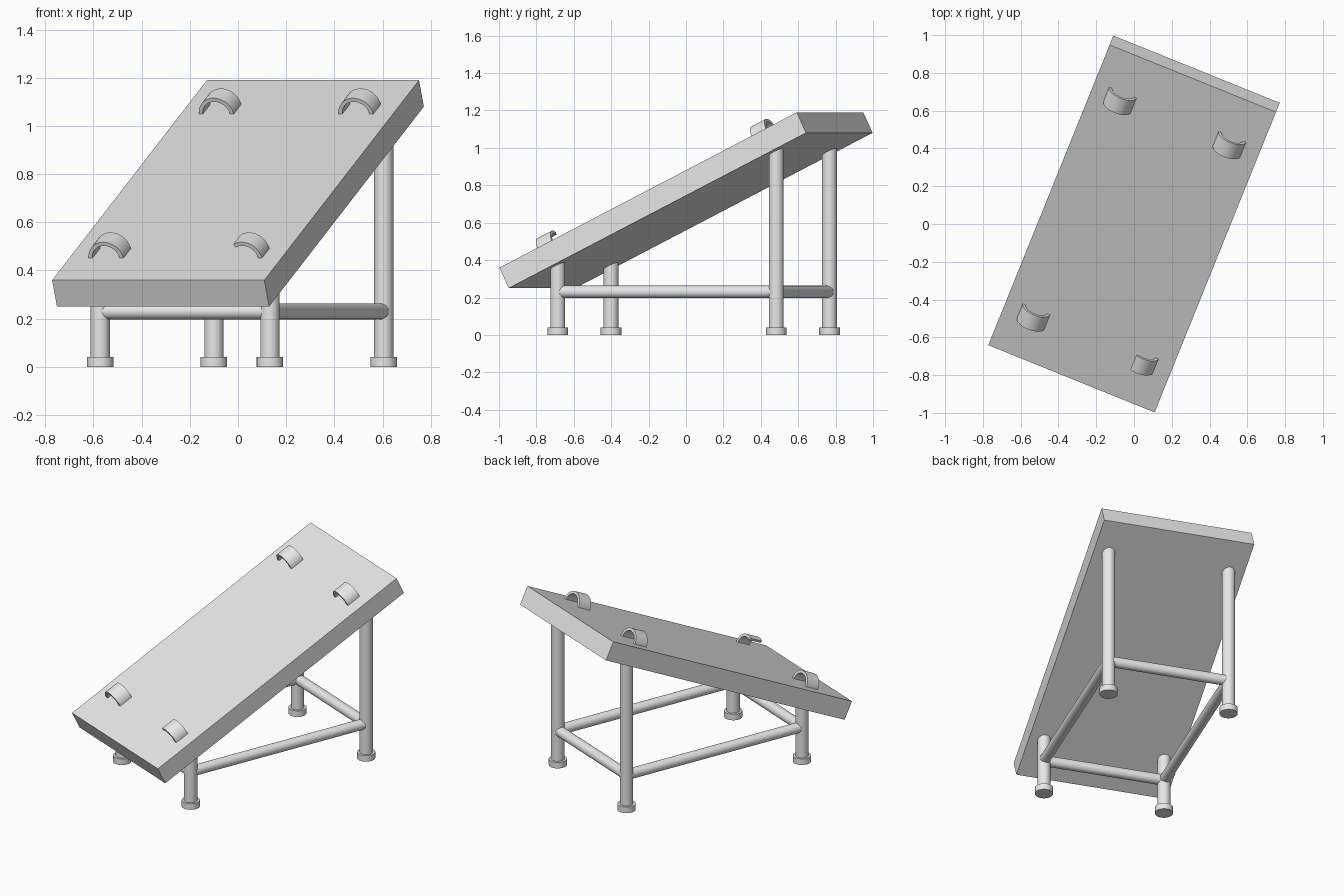
import bpy, bmesh, math
from mathutils import Matrix, Vector

if "Cube" in bpy.data.objects:
    bpy.data.objects.remove(bpy.data.objects["Cube"])

grey = bpy.data.materials.new("light_grey")
grey.diffuse_color = (0.8, 0.8, 0.8, 1)
grey.use_nodes = True
grey.node_tree.nodes["Principled BSDF"].inputs["Base Color"].default_value = grey.diffuse_color

YAW = Matrix.Rotation(math.radians(-22), 4, 'Z')
TILT = math.radians(25.84)
BOARD = YAW @ Matrix.Translation((0, 0, 0.72)) @ Matrix.Rotation(TILT, 4, 'X')
WIDTH, LENGTH, THICK = 0.95, 1.905, 0.122


def finish(name, bm, matrix, smooth=True):
    bmesh.ops.recalc_face_normals(bm, faces=bm.faces)
    me = bpy.data.meshes.new(name)
    bm.to_mesh(me)
    bm.free()
    me.transform(matrix)
    me.materials.append(grey)
    ob = bpy.data.objects.new(name, me)
    bpy.context.collection.objects.link(ob)
    if smooth:
        bpy.context.view_layer.objects.active = ob
        ob.select_set(True)
        bpy.ops.object.shade_smooth_by_angle(angle=math.radians(35))
        ob.select_set(False)
    return ob


def rod(name, a, b, r):
    """Capped cylinder between two points in the turned frame."""
    a, b = Vector(a), Vector(b)
    d = b - a
    bm = bmesh.new()
    bmesh.ops.create_cone(bm, cap_ends=True, segments=32, radius1=r, radius2=r, depth=d.length)
    turn = Vector((0, 0, 1)).rotation_difference(d).to_matrix().to_4x4()
    finish(name, bm, YAW @ Matrix.Translation((a + b) / 2) @ turn)


def clip(name, u, s, end_deg, r_out=0.078, r_in=0.061, length=0.092, n=20):
    """Arched strap standing on the board, sweeping up from its right foot."""
    bm = bmesh.new()
    rings = []
    for i in range(n + 1):
        t = math.radians(end_deg) * i / n
        rings.append([bm.verts.new((r * math.cos(t), y, r * math.sin(t)))
                      for r, y in ((r_out, -length / 2), (r_out, length / 2),
                                   (r_in, length / 2), (r_in, -length / 2))])
    for p, q in zip(rings, rings[1:]):
        for k in range(4):
            m = (k + 1) % 4
            bm.faces.new((p[k], p[m], q[m], q[k]))
    bm.faces.new(rings[0])
    bm.faces.new(rings[-1])
    finish(name, bm, BOARD @ Matrix.Translation((u, s, THICK / 2 - 0.004)))


# tilted board
bm = bmesh.new()
bmesh.ops.create_cube(bm, size=1)
bmesh.ops.scale(bm, vec=(WIDTH, LENGTH, THICK), verts=bm.verts)
finish("board", bm, BOARD, smooth=False)

# clips: three full arches and one open hook
clip("upper_left_clip", -0.315, 0.675, 180)
clip("upper_right_clip", 0.31, 0.675, 180)
clip("lower_left_clip", -0.31, -0.697, 180)
clip("lower_right_hook", 0.31, -0.697, 120)

# legs with feet; tops end inside the board
U, FRONT, BACK = 0.38, -0.586, 0.674
for end, v, top in (("front", FRONT, 0.41), ("back", BACK, 1.02)):
    for side, u in (("left", -U), ("right", U)):
        rod(f"{end}_{side}_leg", (u, v, 0.01), (u, v, top), 0.04)
        rod(f"{end}_{side}_foot", (u, v, 0), (u, v, 0.04), 0.055)

# rectangle of braces between the legs
Z = 0.23
for end, v in (("front", FRONT), ("back", BACK)):
    rod(f"{end}_brace", (-U, v, Z), (U, v, Z), 0.033)
for side, u in (("left", -U), ("right", U)):
    rod(f"{side}_brace", (u, FRONT, Z), (u, BACK, Z), 0.033)
